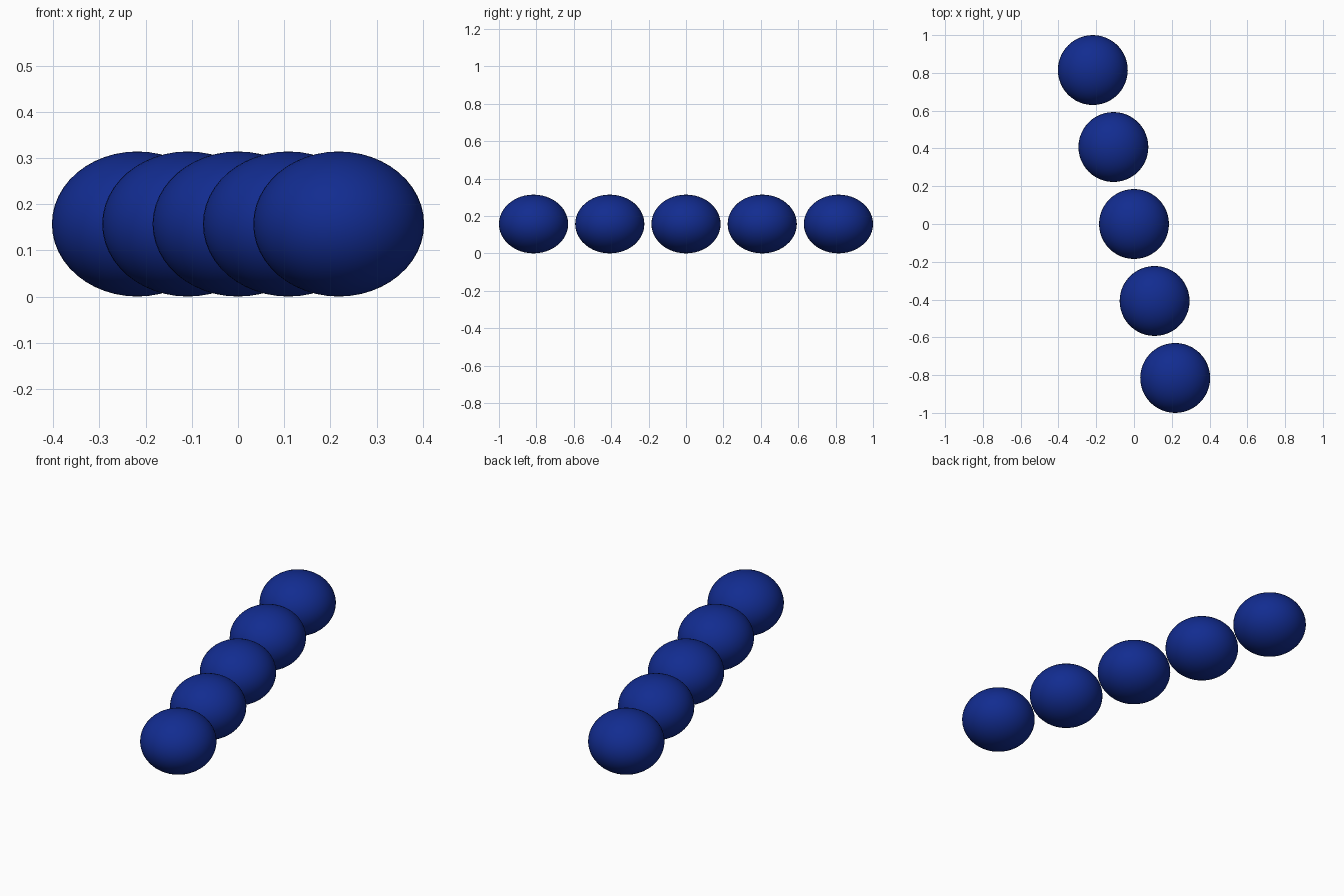
import bpy

if "Cube" in bpy.data.objects:
    bpy.data.objects.remove(bpy.data.objects["Cube"])

# Shared deep blue material
blue = bpy.data.materials.new("deep_blue")
blue.diffuse_color = (0.006, 0.025, 0.28, 1)
blue.use_nodes = True
blue.node_tree.nodes["Principled BSDF"].inputs["Base Color"].default_value = blue.diffuse_color

RADIUS, HALF_HEIGHT = 0.185, 0.157
STEP_X, STEP_Y = 0.109, -0.4075

# Row of five slightly flattened beads, running from back left to front right
for i in range(-2, 3):
    bpy.ops.mesh.primitive_uv_sphere_add(
        segments=48, ring_count=24, radius=1,
        location=(i * STEP_X, i * STEP_Y, HALF_HEIGHT))
    bead = bpy.context.object
    bead.name = f"bead_{i + 3}"
    bead.scale = (RADIUS, RADIUS, HALF_HEIGHT)
    bpy.ops.object.transform_apply(location=False, rotation=False, scale=True)
    bpy.ops.object.shade_smooth()
    bead.data.materials.append(blue)
